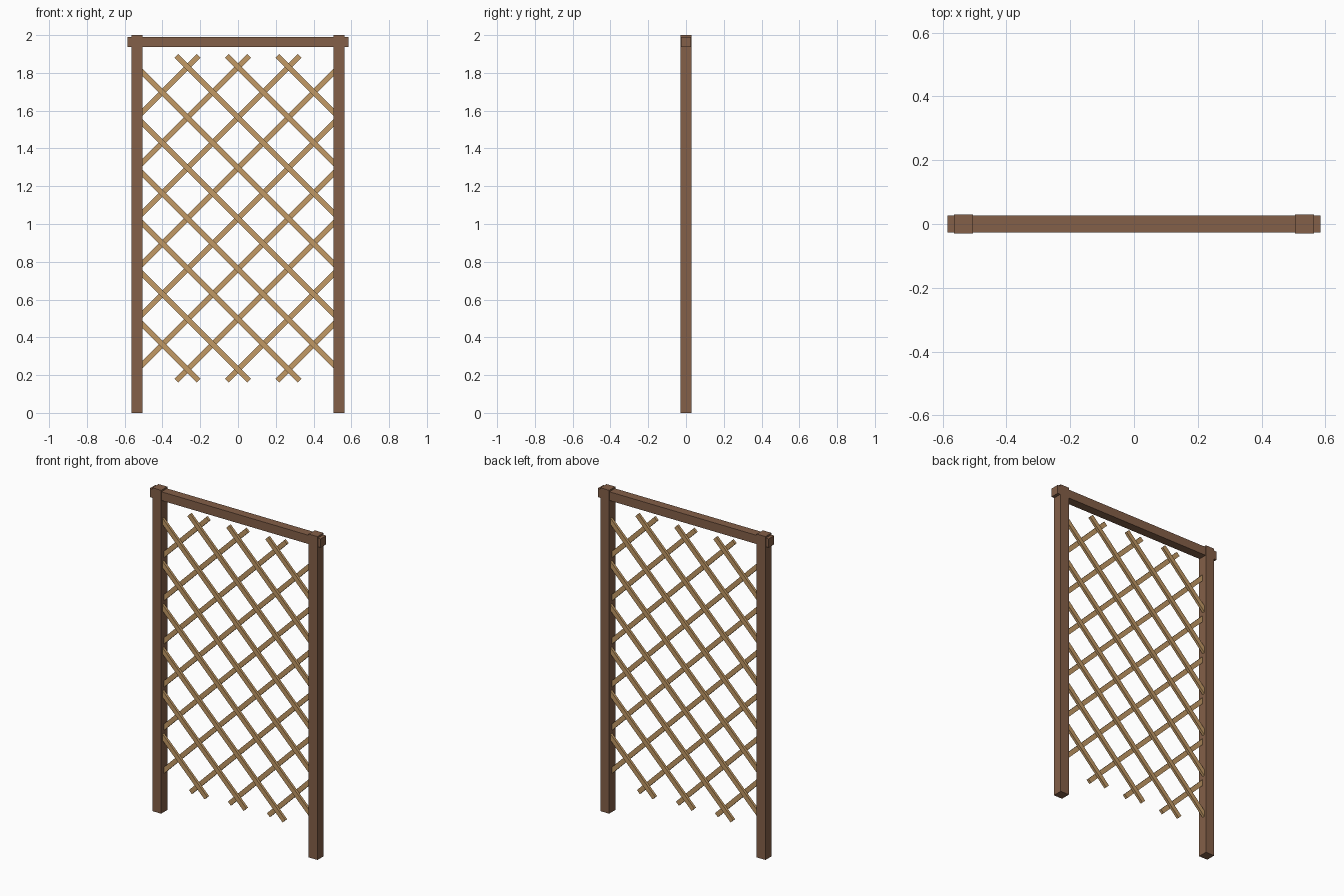
import bpy
from math import radians
from mathutils import Matrix

cube = bpy.data.objects.get("Cube")
if cube:
    bpy.data.objects.remove(cube, do_unlink=True)


def material(name, rgb):
    mat = bpy.data.materials.new(name)
    mat.use_nodes = True
    color = (*rgb, 1)
    mat.diffuse_color = color
    mat.node_tree.nodes["Principled BSDF"].inputs["Base Color"].default_value = color
    return mat


def box(name, center, size, mat, angle=0):
    """Box of the given size, turned about y by an angle in degrees."""
    bpy.ops.mesh.primitive_cube_add(size=1)
    obj = bpy.context.object
    obj.name = obj.data.name = name
    obj.data.transform(Matrix.Diagonal((*size, 1)))
    obj.rotation_euler.y = radians(angle)
    obj.location = center
    obj.data.materials.append(mat)
    return obj


brown = material("brown wood", (0.23, 0.115, 0.065))
tan = material("tan wood", (0.54, 0.32, 0.13))

# Posts and top beam
for side, label in ((-1, "right"), (1, "left")):
    box(label + "_post", (side * 0.535, 0, 1), (0.06, 0.06, 2), brown)
box("top_beam", (0, 0, 1.963), (1.17, 0.054, 0.054), brown)

# Diagonal lattice: falling slats in the front layer, rising slats behind
MID_Z, SPACING = 1.03, 0.267
HALF_W, HALF_H = 0.52, 0.86
for slope, layer, label in ((-1, -0.008, "falling"), (1, 0.008, "rising")):
    for k in range(-4, 5):
        offset = k * SPACING
        # x range in which the slat stays inside the lattice rectangle
        limits = sorted(((-HALF_H - offset) * slope, (HALF_H - offset) * slope))
        x0, x1 = max(-HALF_W, limits[0]), min(HALF_W, limits[1])
        mid = (x0 + x1) / 2
        box(f"{label}_slat_{k + 5}", (mid, layer, MID_Z + offset + slope * mid),
            ((x1 - x0) * 2 ** 0.5, 0.016, 0.028), tan, -45 * slope)
